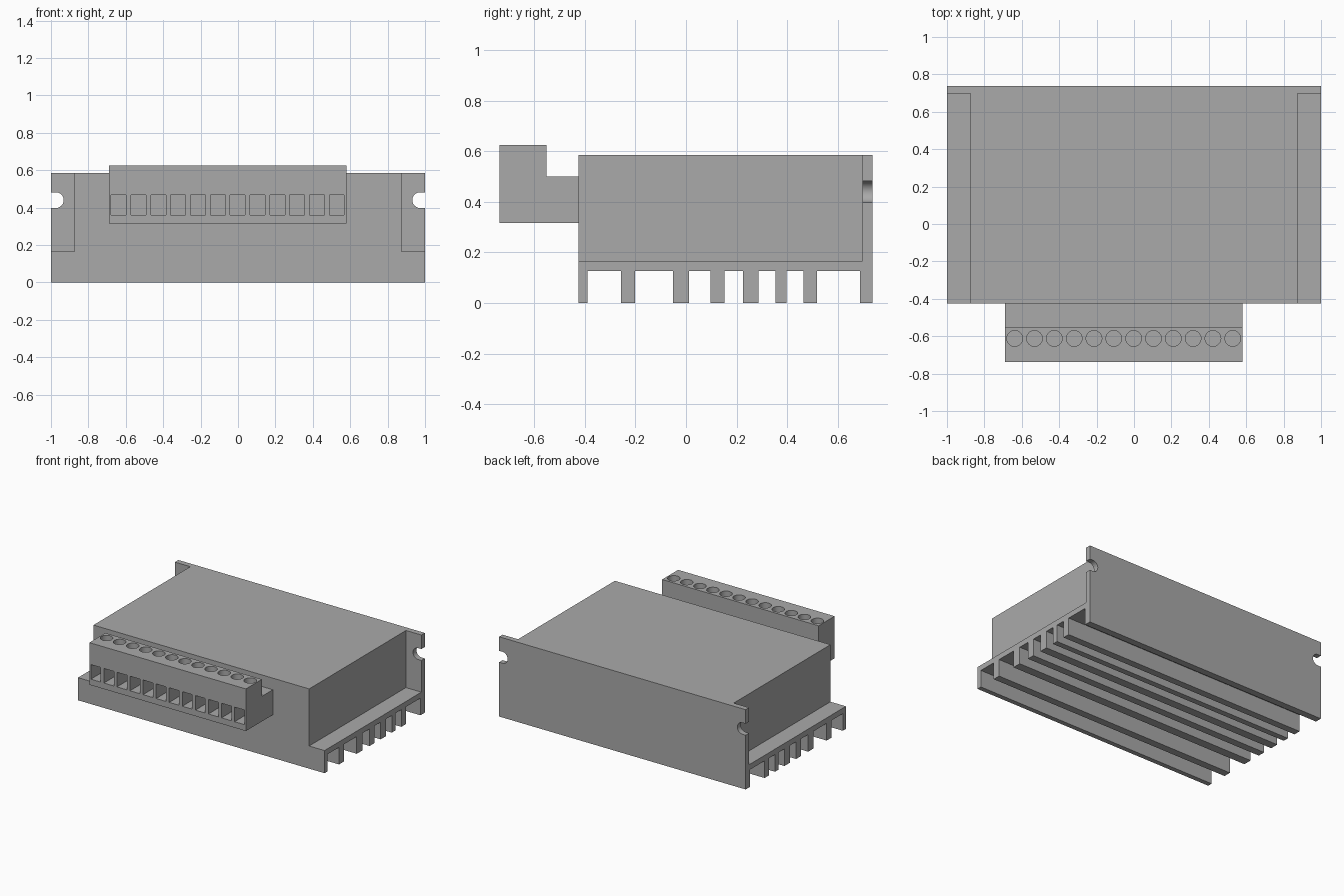
import bpy, bmesh, math
from mathutils import Vector

if "Cube" in bpy.data.objects:
    bpy.data.objects.remove(bpy.data.objects["Cube"], do_unlink=True)

grey = bpy.data.materials.new("plain grey")
grey.use_nodes = True
grey.diffuse_color = (0.4, 0.4, 0.4, 1)
grey.node_tree.nodes["Principled BSDF"].inputs["Base Color"].default_value = grey.diffuse_color


def prism(bm, points, axis, start, end):
    """Extrude a 2D outline along an axis; the outline uses the other two axes in order."""
    def place(p, d):
        co = list(p)
        co.insert("xyz".index(axis), d)
        return bm.verts.new(co)
    face = bm.faces.new([place(p, start) for p in points])
    grown = bmesh.ops.extrude_face_region(bm, geom=[face], use_keep_orig=True)
    move = Vector([end - start if a == axis else 0 for a in "xyz"])
    bmesh.ops.translate(bm, vec=move, verts=[v for v in grown["geom"] if isinstance(v, bmesh.types.BMVert)])


def rect(a0, a1, b0, b1):
    return [(a0, b0), (a1, b0), (a1, b1), (a0, b1)]


def circle(a, b, r, n):
    return [(a + r * math.cos(math.tau * i / n), b + r * math.sin(math.tau * i / n)) for i in range(n)]


def finish(bm, name):
    bmesh.ops.recalc_face_normals(bm, faces=bm.faces)
    mesh = bpy.data.meshes.new(name)
    bm.to_mesh(mesh)
    bm.free()
    mesh.materials.append(grey)
    obj = bpy.data.objects.new(name, mesh)
    bpy.context.collection.objects.link(obj)
    return obj


def combine(obj, tool, operation):
    """Apply a boolean and discard the tool object."""
    tool.hide_render = True
    mod = obj.modifiers.new("boolean", "BOOLEAN")
    mod.operation, mod.object, mod.solver = operation, tool, "EXACT"
    bpy.context.view_layer.objects.active = obj
    bpy.ops.object.modifier_apply(modifier=mod.name)
    bpy.data.objects.remove(tool, do_unlink=True)


FRONT, BACK, PLATE = -0.425, 0.737, 0.697
FIN_TOP, DECK, TOP = 0.126, 0.166, 0.585

# Heat sink: finned base and upright back plate in one side profile
fins = [(FRONT, -0.39), (-0.257, -0.202), (-0.052, 0.012), (0.097, 0.152),
        (0.225, 0.287), (0.354, 0.397), (0.465, 0.517), (0.687, BACK)]
profile = []
for a, b in fins:
    profile += [(a, FIN_TOP), (a, 0), (b, 0), (b, FIN_TOP)]
profile = profile[1:-1]
profile += [(BACK, TOP), (PLATE, TOP), (PLATE, DECK), (FRONT, DECK)]
bm = bmesh.new()
prism(bm, profile, "x", -1, 1)
heat_sink = finish(bm, "heat_sink_and_housing")

# Housing block, fused to the deck and the back plate
bm = bmesh.new()
prism(bm, rect(-0.875, 0.875, FRONT, PLATE), "z", DECK, TOP)
combine(heat_sink, finish(bm, "housing"), "UNION")

# Open mounting slots with rounded ends at both edges of the back plate
bm = bmesh.new()
for side in (-1, 1):
    outline = [(side * 1.1, 0.398), (side * 1.1, 0.482)]
    for i in range(13):
        t = math.pi * (0.5 - i / 12)
        outline.append((side * (0.974 - 0.042 * math.cos(t)), 0.44 + 0.042 * math.sin(t)))
    prism(bm, outline, "y", 0.65, 0.8)
combine(heat_sink, finish(bm, "slot_cutter"), "DIFFERENCE")

# Terminal block: stepped profile
bm = bmesh.new()
step = [(FRONT, 0.316), (FRONT, 0.5), (-0.552, 0.5), (-0.552, 0.625), (-0.737, 0.625), (-0.737, 0.316)]
prism(bm, step, "x", -0.69, 0.58)
terminal_block = finish(bm, "terminal_block")

# Wire pockets in the front and screw holes in the top
bm = bmesh.new()
for i in range(12):
    x = -0.638 + i * 0.106
    prism(bm, rect(x - 0.04, x + 0.04, 0.36, 0.467), "y", -0.8, -0.6)
    prism(bm, circle(x, -0.612, 0.042, 32), "z", 0.525, 0.7)
combine(terminal_block, finish(bm, "terminal_cutter"), "DIFFERENCE")

# Smooth the round walls, keep all edges crisp
for obj in (heat_sink, terminal_block):
    bpy.ops.object.select_all(action="DESELECT")
    obj.select_set(True)
    bpy.context.view_layer.objects.active = obj
    bpy.ops.object.shade_smooth_by_angle(angle=math.radians(30))
